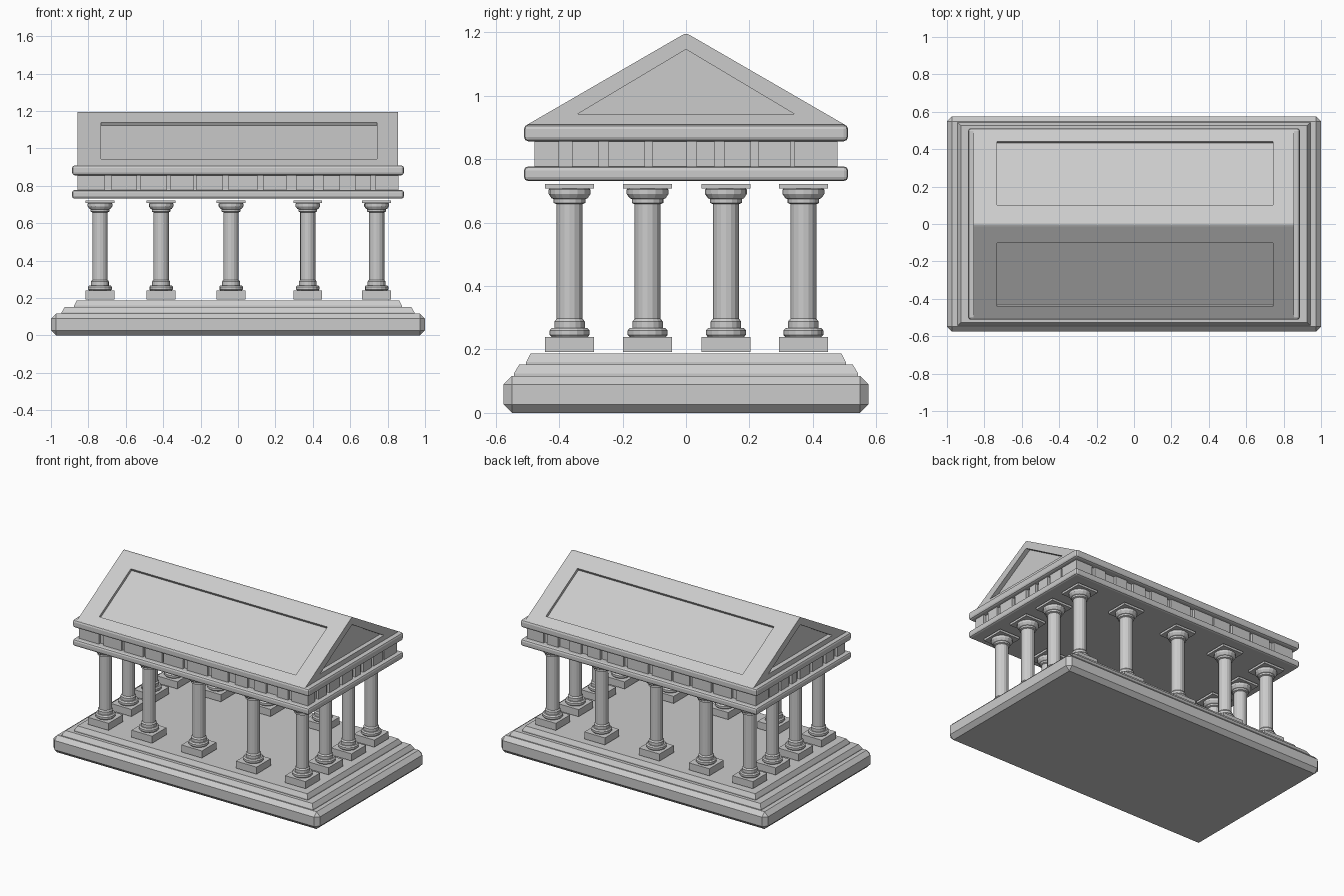
import bpy, bmesh
from math import cos, sin, pi, atan2
from mathutils import Matrix, Vector

if "Cube" in bpy.data.objects:
    bpy.data.objects.remove(bpy.data.objects["Cube"])


def finish(name, bm, bevel=0, segments=1, smooth=None):
    bmesh.ops.recalc_face_normals(bm, faces=bm.faces)
    me = bpy.data.meshes.new(name)
    bm.to_mesh(me)
    bm.free()
    ob = bpy.data.objects.new(name, me)
    bpy.context.collection.objects.link(ob)
    if bevel:
        m = ob.modifiers.new("bevel", "BEVEL")
        m.width, m.segments = bevel, segments
    return ob


def add_block(bm, x0, x1, y0, y1, z0, z1, taper=0):
    lo = [(x0, y0), (x1, y0), (x1, y1), (x0, y1)]
    hi = [(x0 + taper, y0 + taper), (x1 - taper, y0 + taper),
          (x1 - taper, y1 - taper), (x0 + taper, y1 - taper)]
    b = [bm.verts.new((x, y, z0)) for x, y in lo]
    t = [bm.verts.new((x, y, z1)) for x, y in hi]
    bm.faces.new(b[::-1])
    bm.faces.new(t)
    for i in range(4):
        j = (i + 1) % 4
        bm.faces.new((b[i], b[j], t[j], t[i]))


def slab(name, hx, hy, z0, z1, bevel=0, segments=1):
    bm = bmesh.new()
    add_block(bm, -hx, hx, -hy, hy, z0, z1)
    return finish(name, bm, bevel, segments)


def add_prism(bm, profile, x0, x1):
    """Extrude a (y, z) profile along x."""
    a = [bm.verts.new((x0, y, z)) for y, z in profile]
    b = [bm.verts.new((x1, y, z)) for y, z in profile]
    bm.faces.new(a)
    bm.faces.new(b[::-1])
    for i in range(len(a)):
        j = (i + 1) % len(a)
        bm.faces.new((a[i], b[i], b[j], a[j]))


def step(name, hx, hy, z0, z1, z2, taper):
    """Step with a short upright riser and a sloped top edge."""
    bm = bmesh.new()
    add_block(bm, -hx, hx, -hy, hy, z0, z1)
    top = max(bm.faces, key=lambda f: f.calc_center_median().z)
    new = bmesh.ops.extrude_face_region(bm, geom=[top])["geom"]
    bmesh.ops.delete(bm, geom=[top], context="FACES_ONLY")
    for v in [g for g in new if isinstance(g, bmesh.types.BMVert)]:
        v.co.x *= (hx - taper) / hx
        v.co.y *= (hy - taper) / hy
        v.co.z = z2
    finish(name, bm)


# Stepped base
slab("base", 1.0, 0.575, 0, 0.117, 0.027)
step("middle_step", 0.943, 0.543, 0.11, 0.124, 0.152, 0.017)
step("top_step", 0.876, 0.504, 0.145, 0.16, 0.187, 0.014)

# Column: lathed shaft with square plinth and abacus
PROFILE = [(0, .238), (.056, .238), (.063, .246), (.063, .26), (.056, .268),
           (.048, .268), (.048, .288), (.041, .297), (.041, .658),
           (.05, .662), (.05, .674), (.057, .677), (.066, .69),
           (.066, .704), (.06, .709), (0, .709)]
SIDES = 16
bm = bmesh.new()
rings = []
for r, z in PROFILE[1:-1]:
    rings.append([bm.verts.new((r * cos(2 * pi * i / SIDES), r * sin(2 * pi * i / SIDES), z))
                  for i in range(SIDES)])
for a, b in zip(rings, rings[1:]):
    for i in range(SIDES):
        j = (i + 1) % SIDES
        bm.faces.new((a[i], a[j], b[j], b[i]))
bm.faces.new(rings[0][::-1])
bm.faces.new(rings[-1])
add_block(bm, -.077, .077, -.077, .077, .192, .24)
add_block(bm, -.077, .077, -.077, .077, .707, .722)
column = finish("column", bm)

# Colonnade around the edge
XS = [-.738, -.411, -.037, .373, .741]
YS = [-.367, -.121, .126, .37]
spots = [(x, y) for x in XS for y in YS if x in (XS[0], XS[-1]) or y in (YS[0], YS[-1])]
column.location = (*spots[0], 0)
for x, y in spots[1:]:
    c = column.copy()
    c.location = (x, y, 0)
    bpy.context.collection.objects.link(c)

# Entablature: architrave, frieze core, cornice
slab("architrave", .887, .511, .731, .777, .013, 2)
slab("frieze_core", .84, .46, .77, .865)
slab("cornice", .887, .511, .856, .909, .014, 2)

# Frieze blocks on all four sides
X_BLOCKS = [(-.858, -.71), (-.675, -.54), (-.52, -.38), (-.36, -.235), (-.225, -.08),
            (-.05, .105), (.135, .26), (.31, .405), (.455, .545), (.625, .71), (.735, .858)]
Y_BLOCKS = [(-.477, -.4), (-.36, -.275), (-.245, -.13), (-.105, .003), (.033, .09),
            (.12, .205), (.228, .33), (.342, .477)]
bm = bmesh.new()
for s in (-1, 1):
    for a, b in X_BLOCKS:
        add_block(bm, a, b, *sorted((s * .44, s * .477)), .775, .858)
    for a, b in Y_BLOCKS:
        add_block(bm, *sorted((s * .82, s * .858)), a, b, .775, .858)
finish("frieze_blocks", bm)

# Gabled roof
APEX, EAVE_Y, EAVE_Z = 1.198, .505, .906
roof_profile = [(-EAVE_Y, .89), (EAVE_Y, .89), (EAVE_Y, EAVE_Z), (.014, 1.19), (.005, 1.194),
                (-.005, 1.194), (-.014, 1.19), (-EAVE_Y, EAVE_Z)]
bm = bmesh.new()
add_prism(bm, roof_profile, -.858, .856)
roof = finish("roof", bm)

# Cutters for the sunken roof panels and pediments
bm = bmesh.new()
slope = (APEX - EAVE_Z) / EAVE_Y
normal = Vector((slope, 1)).normalized()
for s in (-1, 1):
    pts = []
    for y, d in ((.102, .05), (.441, .05), (.441, -.018), (.102, -.018)):
        p = Vector((y, APEX - slope * y)) + normal * d
        pts.append((s * p.x, p.y))
    add_prism(bm, pts, -.733, .743)
    add_prism(bm, [(-.342, .942), (.342, .942), (0, 1.146)], *sorted((s * .826, s * .95)))
cutter = finish("panel_cutter", bm)
cutter.hide_render = True
cutter.hide_viewport = False
cutter.display_type = "WIRE"
cut = roof.modifiers.new("panels", "BOOLEAN")
cut.operation, cut.solver, cut.object = "DIFFERENCE", "EXACT", cutter
bpy.context.view_layer.update()
mesh = bpy.data.meshes.new_from_object(roof.evaluated_get(bpy.context.evaluated_depsgraph_get()))
roof.modifiers.clear()
roof.data = mesh
bpy.data.objects.remove(cutter)
